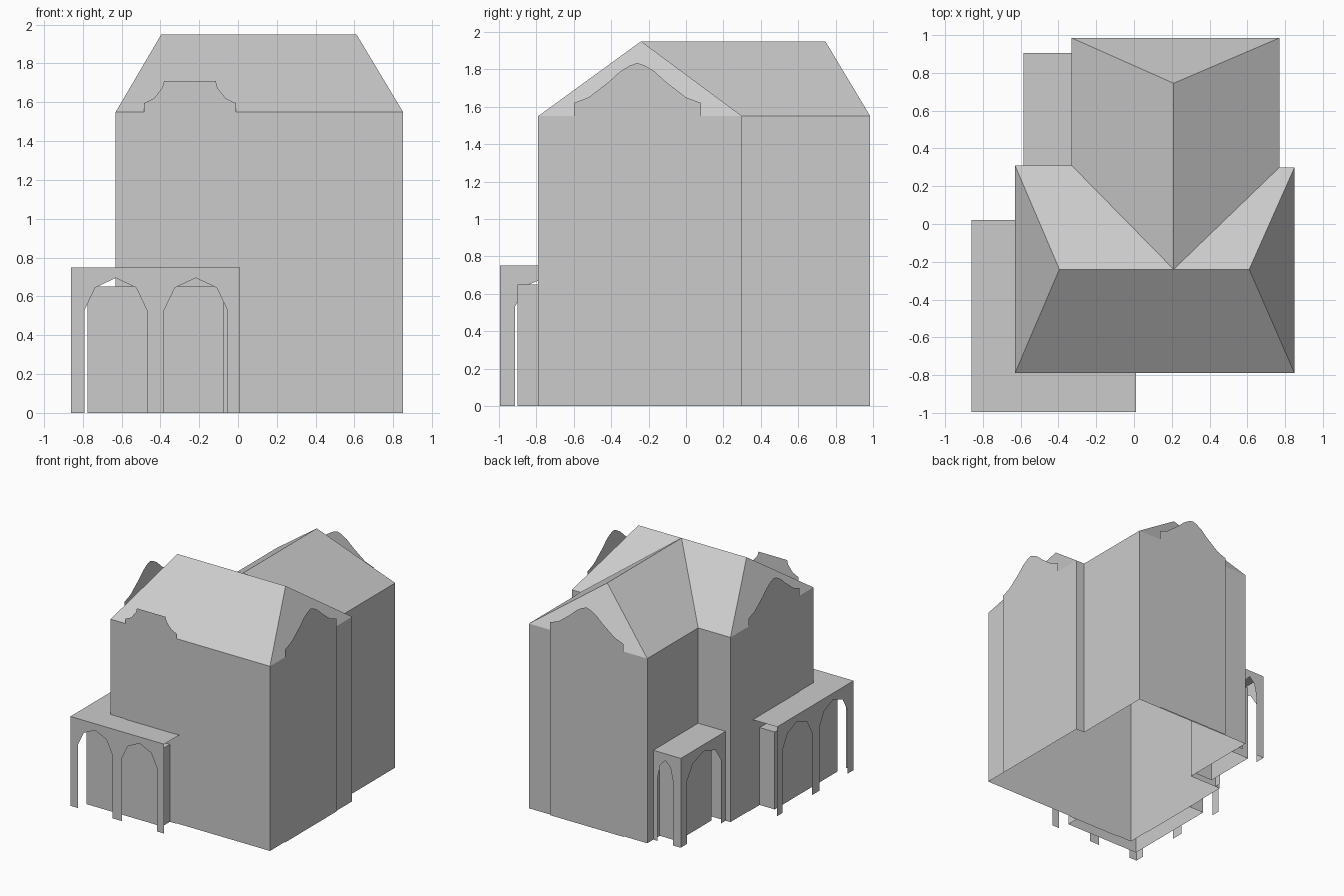
import bpy

if "Cube" in bpy.data.objects:
    bpy.data.objects.remove(bpy.data.objects["Cube"])


def mesh(name, verts, faces):
    me = bpy.data.meshes.new(name)
    me.from_pydata(verts, [], faces)
    me.update()
    ob = bpy.data.objects.new(name, me)
    bpy.context.collection.objects.link(ob)
    return ob


def panel(name, pts, axis, pos):
    """Flat upright polygon: pts are (along, z), fixed at axis = pos."""
    verts = [(pos, a, z) if axis == 'x' else (a, pos, z) for a, z in pts]
    return mesh(name, verts, [list(range(len(verts)))])


def walls(name, path, z, closed=False, lid=False):
    """Upright walls along a plan path, optionally with a flat top."""
    n = len(path)
    verts = [(x, y, 0) for x, y in path] + [(x, y, z) for x, y in path]
    faces = [(i, (i + 1) % n, (i + 1) % n + n, i + n)
             for i in range(n if closed else n - 1)]
    if lid:
        faces.append(list(range(n, 2 * n)))
    return mesh(name, verts, faces)


def arcade(name, start, end, openings, axis, pos, top=0.75):
    """Wall skin with pointed-round arches cut up from the ground."""
    pts = [(start, 0)]
    for l, r in openings:
        w = r - l
        pts += [(l, 0), (l, .53), (l + .17 * w, .645), (l + .5 * w, .695),
                (r - .17 * w, .645), (r, .53), (r, 0)]
    pts += [(end, 0), (end, top), (start, top)]
    return panel(name, pts, axis, pos)


def gable(name, centre, half, axis, pos):
    """Symmetric parapet panel from half profile (offset, z), edge to peak."""
    left = [(centre - o, z) for o, z in half]
    right = [(centre + o, z) for o, z in reversed(half) if o > 0]
    edge = half[0][0]
    pts = [(centre - edge, 0)] + left + right + [(centre + edge, 0)]
    return panel(name, pts, axis, pos)


# main body walls, open below
E, R = 1.55, 1.95
walls("house_walls", [(-.63, -.79), (.85, -.79), (.85, .30), (.77, .30), (.77, .985),
                      (-.33, .985), (-.33, .31), (-.63, .31)], E, closed=True)

# crossed hip roof
roof = [(-.63, -.79, E), (.85, -.79, E), (.85, .30, E), (.77, .30, E), (.77, .985, E),
        (-.33, .985, E), (-.33, .31, E), (-.63, .31, E),
        (-.395, -.24, R), (.61, -.24, R), (.21, -.24, R), (.21, .745, R)]
mesh("roof", roof, [(0, 1, 9, 10, 8), (1, 2, 9), (7, 0, 8), (2, 3, 10, 9),
                    (6, 7, 8, 10), (3, 4, 11, 10), (5, 6, 10, 11), (4, 5, 11)])

# shaped gable parapets
curved = [(.34, 1.62), (.26, 1.65), (.15, 1.735), (.09, 1.79), (.04, 1.82), (0, 1.834)]
stepped = [(.237, 1.595), (.185, 1.62), (.142, 1.675), (.133, 1.71)]
gable("right_gable", -.26, curved, 'x', .857)
gable("left_gable", -.26, curved, 'x', -.635)
gable("back_gable", .225, curved, 'y', .995)
gable("front_gable", -.248, stepped, 'y', -.797)

# wraparound porch on the front left corner
X0, Y0 = -.86, -.995
arcade("porch_front_arches", X0, .01, [(-.79, -.47), (-.38, -.055)], 'y', Y0)
arcade("porch_left_arches", Y0, .02, [(-.915, -.54), (-.44, -.055)], 'x', X0)
mesh("porch_roof", [(X0, Y0, .75), (.01, Y0, .75), (.01, -.79, .75),
                    (-.63, -.79, .75), (-.63, .02, .75), (X0, .02, .75)],
     [(0, 1, 2, 3, 4, 5)])
walls("porch_inner_room", [(-.075, -.79), (-.075, -.90), (-.775, -.90), (-.775, -.07),
                           (-.63, -.07), (-.63, -.79)], .65, lid=True)

# small rear porch
arcade("rear_porch_side_arch", .31, .905, [(.37, .82)], 'x', -.585)
arcade("rear_porch_back_arch", -.585, -.33, [(-.515, -.37)], 'y', .905)
mesh("rear_porch_roof", [(-.585, .31, .75), (-.33, .31, .75), (-.33, .905, .75),
                         (-.585, .905, .75)], [(0, 1, 2, 3)])
walls("rear_porch_inner_room", [(-.33, .37), (-.495, .37), (-.495, .82), (-.33, .82)],
      .65, lid=True)
